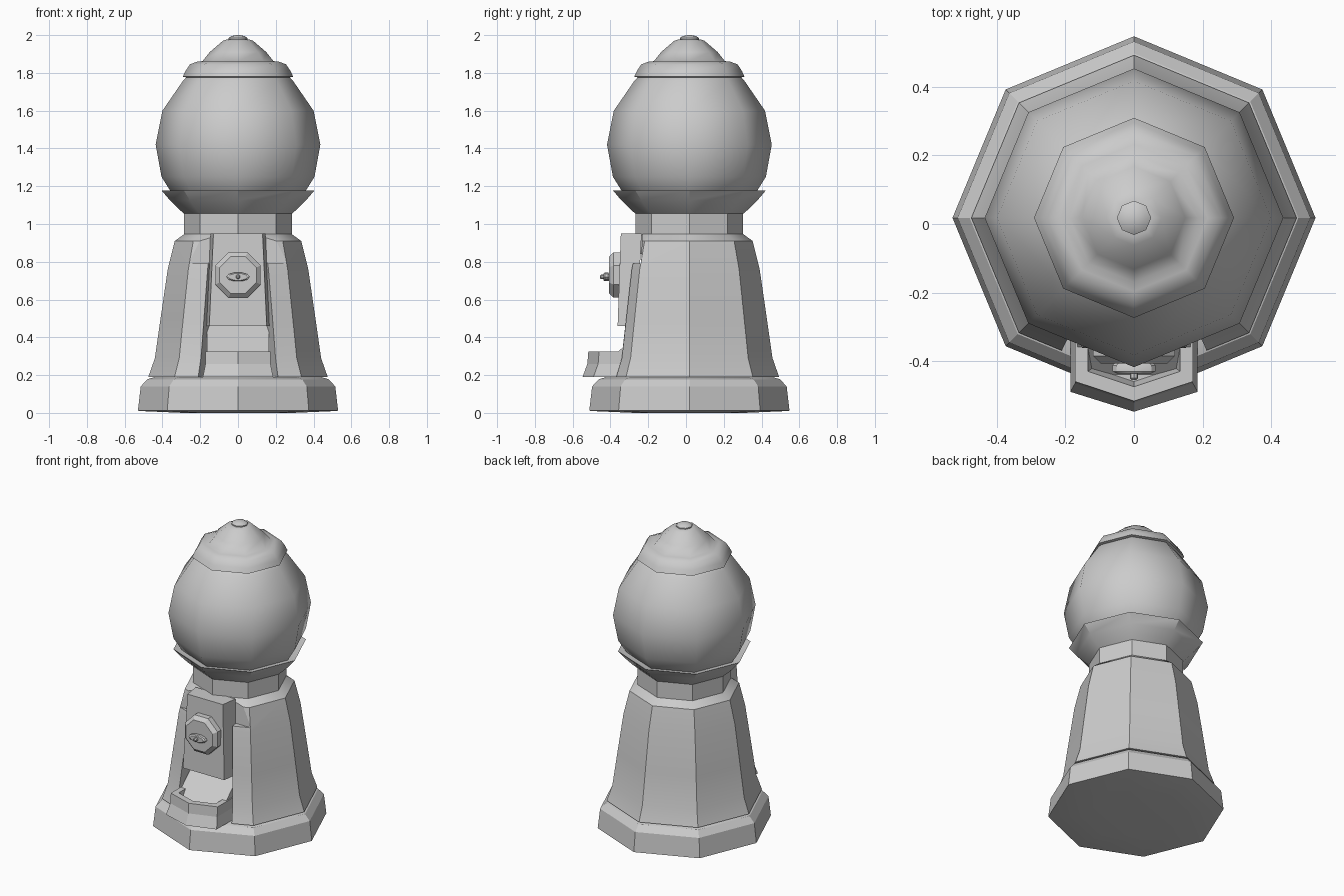
import bpy, bmesh
from math import cos, sin, pi, radians

if "Cube" in bpy.data.objects:
    bpy.data.objects.remove(bpy.data.objects["Cube"])

CY = 0.018  # axis of the turned parts


def loft(name, rings, angle=30, smooth=True):
    """Skin equal-length rings of 3D points and cap both ends."""
    bm = bmesh.new()
    vs = [[bm.verts.new(p) for p in r] for r in rings]
    n = len(rings[0])
    for a, b in zip(vs, vs[1:]):
        for i in range(n):
            j = (i + 1) % n
            bm.faces.new((a[i], a[j], b[j], b[i]))
    bm.faces.new(vs[0][::-1])
    bm.faces.new(vs[-1])
    bmesh.ops.recalc_face_normals(bm, faces=bm.faces)
    me = bpy.data.meshes.new(name)
    bm.to_mesh(me)
    bm.free()
    ob = bpy.data.objects.new(name, me)
    bpy.context.collection.objects.link(ob)
    if smooth:
        bpy.ops.object.select_all(action='DESELECT')
        ob.select_set(True)
        bpy.context.view_layer.objects.active = ob
        bpy.ops.object.shade_smooth_by_angle(angle=radians(angle))
    return ob


def turned(name, profile, angle=30):
    """Eight-sided turned part from (radius, z) pairs."""
    return loft(name, [[(r * cos(k * pi / 4), CY + r * sin(k * pi / 4), z)
                        for k in range(8)] for r, z in profile], angle)


def disc(name, z, profile, n=8, phase=0.0, flat=1.0):
    """Part turned about the front-back axis from (radius, y) pairs."""
    return loft(name, [[(r * cos(2 * pi * (k + phase) / n), y,
                         z + flat * r * sin(2 * pi * (k + phase) / n))
                        for k in range(n)] for r, y in profile], 30)


def slab(name, levels, smooth=False):
    """Stack of (z, front half width, front y, back half width, back y)."""
    return loft(name, [[(-f, yf, z), (f, yf, z), (b, yb, z), (-b, yb, z)]
                       for z, f, yf, b, yb in levels], smooth=smooth)


def cut(target, cutter):
    cutter.hide_render = True
    cutter.hide_set(True)
    m = target.modifiers.new(cutter.name, 'BOOLEAN')
    m.operation = 'DIFFERENCE'
    m.solver = 'EXACT'
    m.object = cutter


# Stepped base and flared pedestal
turned("base", [(0.29, 0), (0.52, 0.01), (0.53, 0.012), (0.515, 0.14),
                (0.48, 0.178), (0.44, 0.19)])
body = turned("pedestal", [(0.475, 0.19), (0.44, 0.29), (0.41, 0.5), (0.372, 0.76),
                           (0.335, 0.91), (0.28, 0.95)])

# Front channel with splayed walls, wider shallow recess above it
channel = slab("channel_cutter", [(0.10, 0.285, -0.6, 0.165, -0.2),
                                  (0.80, 0.245, -0.6, 0.135, -0.2)])
recess = slab("recess_cutter", [(0.79, 0.26, -0.6, 0.26, -0.238),
                                (1.10, 0.19, -0.6, 0.19, -0.225)])
cut(body, channel)
cut(body, recess)

# Neck, flared collar, globe and lid
turned("neck", [(0.285, 0.84), (0.285, 1.055)])
turned("collar", [(0.28, 1.05), (0.315, 1.08), (0.36, 1.125), (0.405, 1.178),
                  (0.36, 1.165)], 35)
turned("globe", [(0.28, 1.09), (0.355, 1.17), (0.405, 1.25), (0.436, 1.42),
                 (0.40, 1.60), (0.29, 1.76), (0.25, 1.80)], 60)
turned("lid", [(0.27, 1.775), (0.292, 1.78), (0.278, 1.81), (0.255, 1.845), (0.215, 1.86),
               (0.188, 1.862), (0.15, 1.91), (0.08, 1.97), (0.055, 1.978)], 50)
turned("lid_button", [(0.05, 1.97), (0.05, 1.985), (0.035, 1.995), (0.01, 2.0)], 50)

# Bevelled coin plate, leaning forward at the bottom
slab("coin_plate", [(0.46, 0.152, -0.362, 0.166, -0.26),
                    (0.95, 0.13, -0.345, 0.146, -0.235)])

# Coin dial, oval handle and pin
disc("dial", 0.73, [(0.13, -0.34), (0.13, -0.385), (0.105, -0.408)], phase=0.5)
disc("handle", 0.72, [(0.05, -0.40), (0.063, -0.413), (0.063, -0.43), (0.05, -0.436)],
     n=10, flat=0.38)
disc("handle_pin", 0.72, [(0.012, -0.42), (0.012, -0.45), (0.006, -0.456)])


# Hollow pointed tray and the chute sloping into it
def tray_ring(w, side_y, tip_y, z):
    return [(-w, -0.27, z), (-w, side_y, z), (0, tip_y, z), (w, side_y, z), (w, -0.27, z)]


loft("tray", [tray_ring(0.186, -0.49, -0.548, 0.19), tray_ring(0.172, -0.465, -0.522, 0.26),
              tray_ring(0.172, -0.46, -0.517, 0.325), tray_ring(0.135, -0.43, -0.475, 0.325),
              tray_ring(0.12, -0.42, -0.46, 0.25)], smooth=False)
loft("chute", [[(x, -0.19, 0.48), (x, -0.44, 0.25), (x, -0.44, 0.2), (x, -0.19, 0.2)]
               for x in (-0.165, 0.165)], smooth=False)
